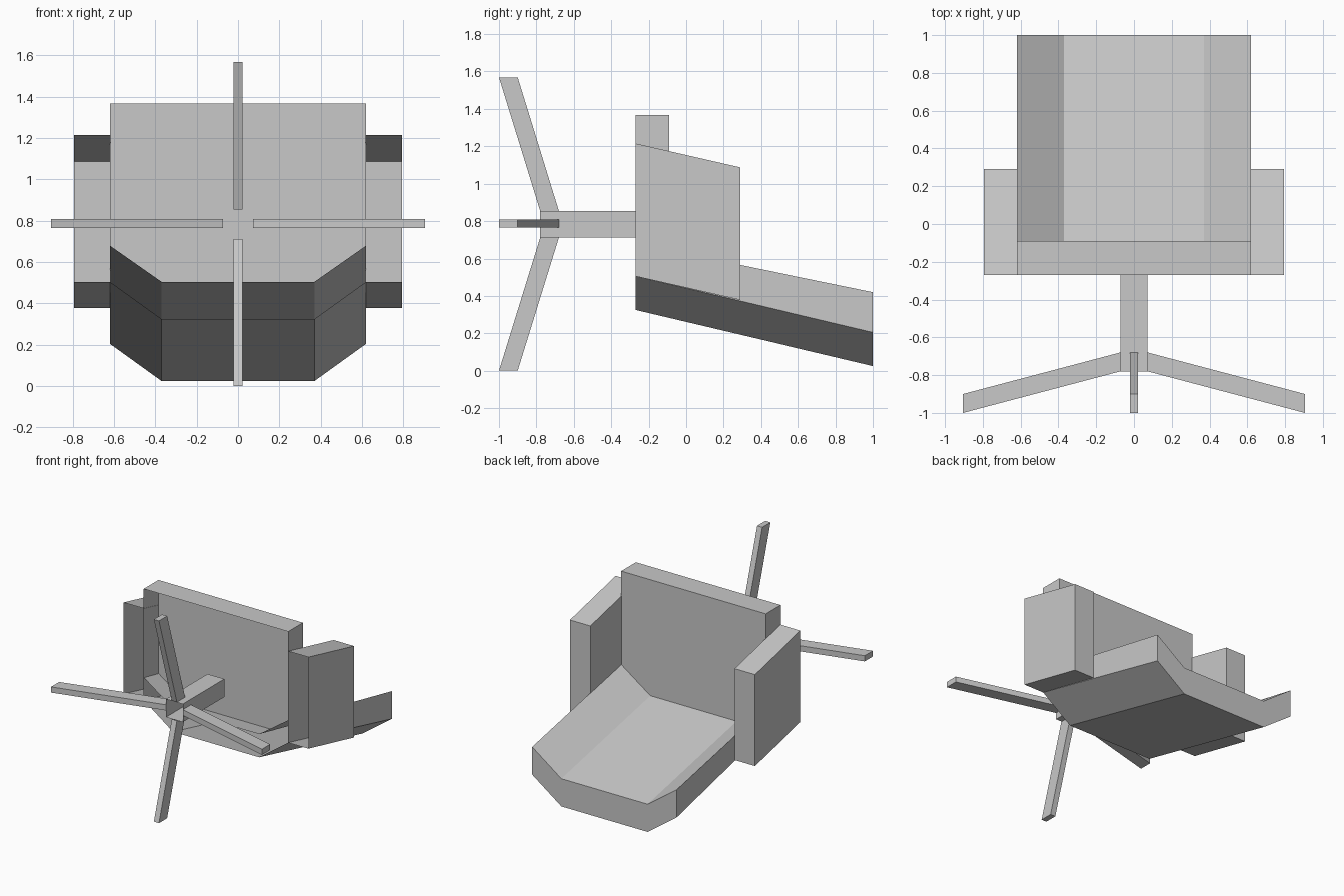
import bpy

if "Cube" in bpy.data.objects:
    bpy.data.objects.remove(bpy.data.objects["Cube"])

grey = bpy.data.materials.new("plain grey")
grey.diffuse_color = (0.58, 0.58, 0.58, 1)
grey.use_nodes = True
grey.node_tree.nodes["Principled BSDF"].inputs["Base Color"].default_value = grey.diffuse_color


def loft(name, ring_a, ring_b, cap_b=True):
    """Walls between two matching rings, with an optional cap on the second."""
    n = len(ring_a)
    faces = [(i, (i + 1) % n, n + (i + 1) % n, n + i) for i in range(n)]
    if cap_b:
        faces.append(tuple(range(n, 2 * n)))
    mesh = bpy.data.meshes.new(name)
    mesh.from_pydata(list(ring_a) + list(ring_b), [], faces)
    mesh.materials.append(grey)
    obj = bpy.data.objects.new(name, mesh)
    bpy.context.collection.objects.link(obj)
    return obj


def section(y, points):
    """Place x, z points on the plane at depth y."""
    return [(x, y, z) for x, z in points]


def trough(centre, side):
    """Line of x, z points with a flat middle and raised sides."""
    return [(-0.62, side), (-0.37, centre), (0.37, centre), (0.62, side)]


def box_section(x0, x1, z0, z1):
    return [(x0, z0), (x1, z0), (x1, z1), (x0, z1)]


# Sloping pad, hollow and open at the front
loft("pad",
     section(-0.27, trough(0.325, 0.505) + trough(0.505, 0.68)[::-1]),
     section(1.0, trough(0.025, 0.205) + trough(0.24, 0.42)[::-1]))

# Upright panel standing on the pad
loft("panel",
     section(-0.27, trough(0.505, 0.68) + [(0.62, 1.367), (-0.62, 1.367)]),
     section(-0.09, trough(0.467, 0.643) + [(0.62, 1.367), (-0.62, 1.367)]))

# Side arms
for side, s in (("left", -1), ("right", 1)):
    x0, x1 = sorted((s * 0.618, s * 0.793))
    loft(side + "_arm",
         section(-0.27, box_section(x0, x1, 0.505, 1.215)),
         section(0.29, box_section(x0, x1, 0.378, 1.087)))

# Hollow central post
HUB_Z = 0.783
post = box_section(-0.072, 0.072, HUB_Z - 0.07, HUB_Z + 0.07)
loft("post", section(-0.27, post), section(-0.78, post), cap_b=False)

# Four splayed legs around the post
legs = (("right_leg", 1, 0, 0.905), ("left_leg", -1, 0, 0.905),
        ("upper_leg", 0, 1, 0.786), ("lower_leg", 0, -1, 0.783))
for name, dx, dz, reach in legs:
    def ring(r, y0, y1):
        return [(dx * r + dz * w, y, HUB_Z + 0.004 * abs(dx) + dz * r + dx * w)
                for y, w in ((y0, -0.022), (y1, -0.022), (y1, 0.022), (y0, 0.022))]
    loft(name, ring(0.072, -0.78, -0.68), ring(reach, -1.0, -0.9))

# Consistent outward normals
import bmesh
for obj in bpy.data.objects:
    bm = bmesh.new()
    bm.from_mesh(obj.data)
    bmesh.ops.recalc_face_normals(bm, faces=bm.faces)
    bm.to_mesh(obj.data)
    bm.free()
